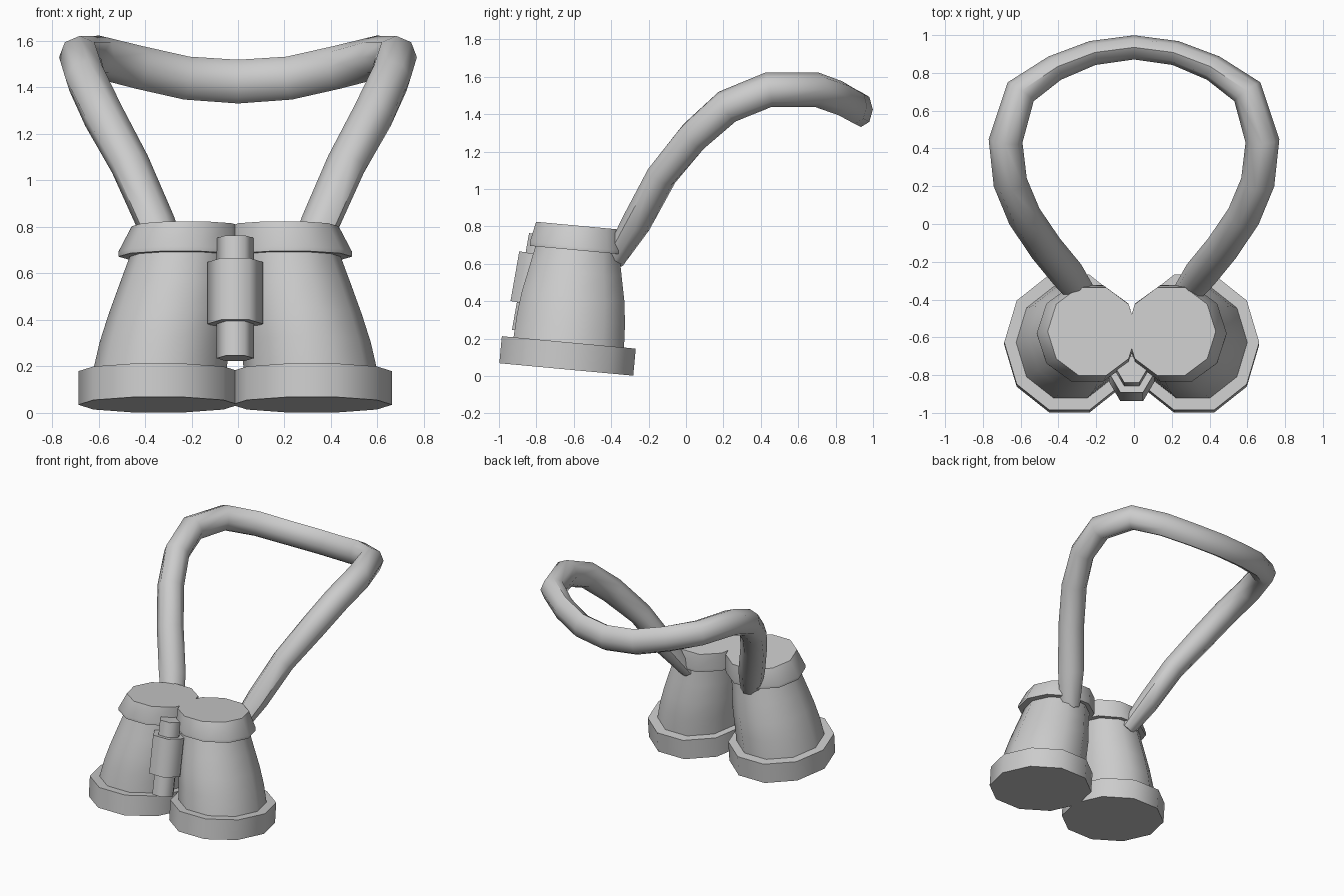
import bpy, bmesh, math
from mathutils import Vector, Matrix

cube = bpy.data.objects.get("Cube")
if cube:
    bpy.data.objects.remove(cube, do_unlink=True)

grey = bpy.data.materials.new("light_grey")
grey.use_nodes = True
color = (0.6, 0.6, 0.6, 1)
grey.diffuse_color = color
grey.node_tree.nodes["Principled BSDF"].inputs["Base Color"].default_value = color


def loft(name, rings, angle):
    """Skin a list of equal-sized point rings and cap both ends."""
    bm = bmesh.new()
    loops = [[bm.verts.new(p) for p in ring] for ring in rings]
    n = len(loops[0])
    for a, b in zip(loops, loops[1:]):
        for i in range(n):
            j = (i + 1) % n
            bm.faces.new((a[i], a[j], b[j], b[i]))
    bm.faces.new(loops[0][::-1])
    bm.faces.new(loops[-1])
    bmesh.ops.recalc_face_normals(bm, faces=bm.faces)
    mesh = bpy.data.meshes.new(name)
    bm.to_mesh(mesh)
    bm.free()
    mesh.materials.append(grey)
    obj = bpy.data.objects.new(name, mesh)
    bpy.context.collection.objects.link(obj)
    bpy.ops.object.select_all(action='DESELECT')
    obj.select_set(True)
    bpy.context.view_layer.objects.active = obj
    bpy.ops.object.shade_smooth_by_angle(angle=math.radians(angle))
    return obj


def ring(center, u, v, sides):
    """Points of an ellipse around center, spanned by half-axes u and v."""
    steps = [2 * math.pi * i / sides for i in range(sides)]
    return [center + u * math.cos(a) + v * math.sin(a) for a in steps]


X, Y, Z = Vector((1, 0, 0)), Vector((0, 1, 0)), Vector((0, 0, 1))
MID = -0.012

# Barrel parts: (height, sideways offset, x radius, y radius) per ring
barrel_parts = {
    "objective_rim": [(0, .33, .345, .378), (.145, .33, .345, .378)],
    "barrel_body": [(.14, .325, .288, .312), (.27, .305, .278, .305),
                    (.39, .28, .265, .29), (.52, .255, .243, .262),
                    (.65, .228, .222, .235)],
    "eyepiece_ring": [(.64, .235, .268, .268), (.66, .235, .268, .27),
                      (.771, .208, .237, .246)],
}
tilt = Matrix.Rotation(math.radians(-5.3), 4, 'X')
base = Vector((MID, -.64, .035))
for side, sign in (("left", 1), ("right", -1)):
    for part, profile in barrel_parts.items():
        rings = [[base + tilt @ p for p in
                  ring(X * sign * off + Z * h, X * rx, Y * ry, 10)]
                 for h, off, rx, ry in profile]
        loft(f"{side}_{part}", rings, 40)

# Centre hinge: stepped six-sided pin leaning along the barrels
lean = Matrix.Rotation(math.radians(-10), 4, 'X')
foot = Vector((MID, -.862, .235))
for name, low, high, r in (("hinge_pin", 0, .525, .08),
                           ("focus_wheel", .15, .42, .12)):
    rings = [[foot + lean @ p for p in ring(Z * h, X * r, Y * r, 6)]
             for h in (low, high)]
    loft(name, rings, 62)

# Neck strap: half path (x, y, z, side radius, upper radius), mirrored
half = [(.26, -.39, .61, .07, .05), (.35, -.27, .81, .09, .075),
        (.465, -.13, 1.07, .09, .08), (.58, .04, 1.28, .09, .09),
        (.655, .22, 1.44, .09, .092), (.68, .44, 1.53, .09, .093),
        (.60, .70, 1.53, .085, .093), (.42, .825, 1.485, .07, .093),
        (.22, .905, 1.44, .065, .093), (0, .935, 1.425, .064, .094)]
path = half + [(-x, y, z, a, b) for x, y, z, a, b in half[-2::-1]]
points = [Vector(p[:3]) for p in path]
rings = []
for i, p in enumerate(points):
    ahead = points[min(i + 1, len(points) - 1)] - p
    behind = p - points[max(i - 1, 0)]
    tangent = (ahead.normalized() + behind.normalized()).normalized()
    across = tangent.cross(Z).normalized()
    upper = across.cross(tangent)
    rings.append(ring(p, across * path[i][3], upper * path[i][4], 8))
loft("neck_strap", rings, 50)
